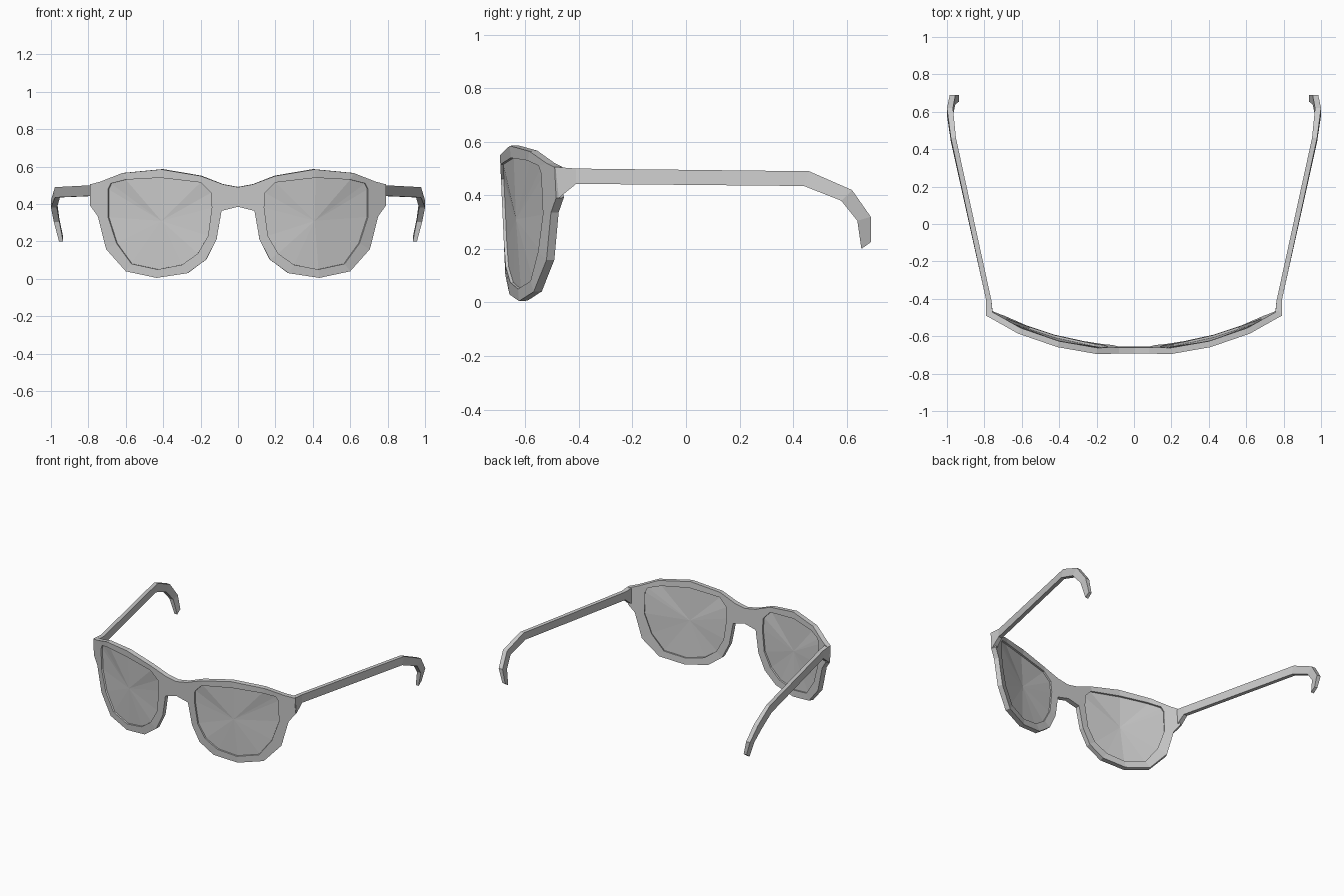
import bpy
import bmesh

old = bpy.data.objects.get("Cube")
if old:
    bpy.data.objects.remove(old, do_unlink=True)

grey = bpy.data.materials.new("plain grey")
grey.use_nodes = True
COLOUR = (0.6, 0.6, 0.6, 1)
grey.diffuse_color = COLOUR
grey.node_tree.nodes["Principled BSDF"].inputs["Base Color"].default_value = COLOUR

# Matching points (x, z) on the outer and inner edge of the left rim
RIM = [
    ((.08, .505), (.145, .46)), ((.2, .55), (.2, .515)),
    ((.41, .585), (.415, .54)), ((.62, .565), (.6, .53)),
    ((.735, .52), (.68, .51)), ((.79, .505), (.695, .48)),
    ((.79, .39), (.695, .41)), ((.75, .335), (.695, .33)),
    ((.705, .158), (.65, .19)), ((.6, .04), (.57, .08)),
    ((.435, .005), (.43, .05)), ((.27, .03), (.3, .075)),
    ((.17, .103), (.215, .135)), ((.115, .21), (.16, .23)),
    ((.088, .363), (.14, .38)),
]
# Wrap of the front face, as (x, y) seen from above
WRAP = [(0, -.695), (.2, -.695), (.4, -.66), (.62, -.585), (.8, -.487)]


def bend(point, depth=0):
    """Place a flat (x, z) point on the wrapped, slightly tilted front."""
    x, z = point
    for (x0, y0), (x1, y1) in zip(WRAP, WRAP[1:]):
        if x <= x1:
            y = y0 + (y1 - y0) * (x - x0) / (x1 - x0)
            break
    return x, y + .045 * (.55 - z) + depth, z


def finish(bm, name, thickness=0):
    """Turn a left-side mesh into a mirrored, flat-shaded object."""
    mesh = bpy.data.meshes.new(name)
    bm.to_mesh(mesh)
    bm.free()
    mesh.materials.append(grey)
    obj = bpy.data.objects.new(name, mesh)
    bpy.context.collection.objects.link(obj)
    mirror = obj.modifiers.new("mirror", 'MIRROR')
    mirror.merge_threshold = .0005
    if thickness:
        solid = obj.modifiers.new("thickness", 'SOLIDIFY')
        solid.thickness = thickness
        solid.offset = -1
        solid.use_even_offset = True
    return obj


# Front frame: rim strip plus half of the bridge
bm = bmesh.new()
outer = [bm.verts.new(bend(o)) for o, i in RIM]
inner = [bm.verts.new(bend(i)) for o, i in RIM]
for a in range(len(RIM)):
    b = (a + 1) % len(RIM)
    bm.faces.new((outer[a], inner[a], inner[b], outer[b]))
bridge_top = bm.verts.new(bend((0, .49)))
bridge_bottom = bm.verts.new(bend((0, .385)))
bm.faces.new((bridge_bottom, outer[-1], outer[0], bridge_top))
finish(bm, "front_frame", .033)

# Lenses: fans set a little behind the rim face
bm = bmesh.new()
edge = [bm.verts.new(bend(i, .011)) for o, i in RIM]
centre = bm.verts.new(bend((.41, .31), .011))
for a in range(len(edge)):
    bm.faces.new((centre, edge[(a + 1) % len(edge)], edge[a]))
finish(bm, "lenses", .01)

# Temples: inner x, outer x, top (y, z), bottom (y, z) at each station
TEMPLE = [
    (.755, .79, (-.487, .506), (-.475, .39)),
    (.762, .79, (-.41, .5), (-.41, .443)),
    (.952, .979, (.46, .49), (.44, .435)),
    (.968, 1, (.62, .42), (.58, .38)),
    (.955, .985, (.69, .32), (.64, .305)),
    (.935, .957, (.69, .225), (.655, .2)),
]
bm = bmesh.new()
rings = [[bm.verts.new((x, *p)) for x, p in
          ((xi, top), (xo, top), (xo, low), (xi, low))]
         for xi, xo, top, low in TEMPLE]
for r, s in zip(rings, rings[1:]):
    for a in range(4):
        b = (a + 1) % 4
        bm.faces.new((r[a], r[b], s[b], s[a]))
bm.faces.new(rings[0])
bm.faces.new(rings[-1])
bmesh.ops.recalc_face_normals(bm, faces=bm.faces)
finish(bm, "temples")
